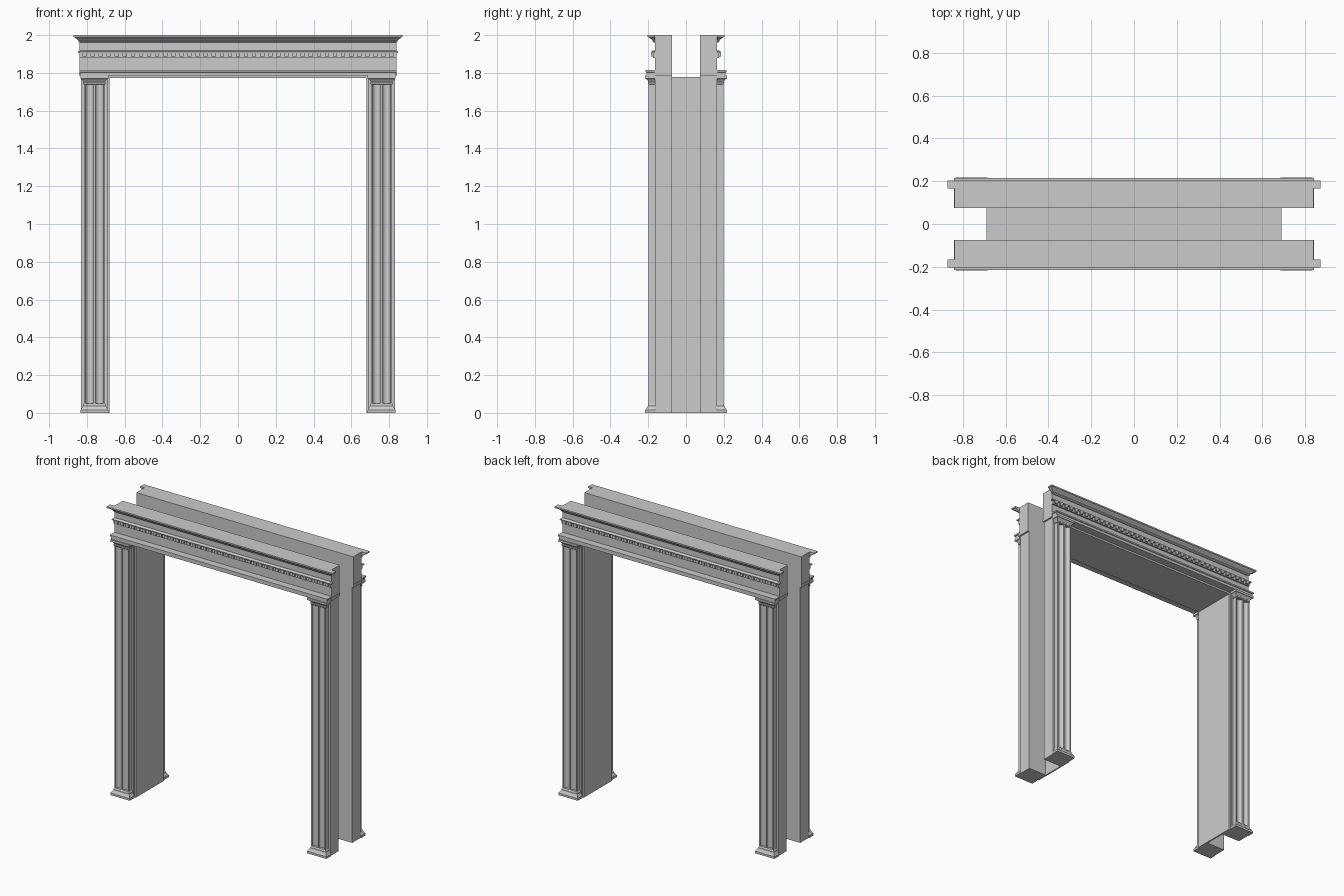
import bpy, bmesh, math

cube = bpy.data.objects.get("Cube")
if cube:
    bpy.data.objects.remove(cube, do_unlink=True)

stone = bpy.data.materials.new("grey_stone")
stone.use_nodes = True
GREY = (0.6, 0.6, 0.6, 1)
stone.diffuse_color = GREY
stone.node_tree.nodes["Principled BSDF"].inputs["Base Color"].default_value = GREY


def finish(name, bm):
    bmesh.ops.recalc_face_normals(bm, faces=bm.faces)
    mesh = bpy.data.meshes.new(name)
    bm.to_mesh(mesh)
    bm.free()
    mesh.materials.append(stone)
    obj = bpy.data.objects.new(name, mesh)
    bpy.context.collection.objects.link(obj)
    return obj


def loft(bm, rings):
    """Skin a stack of closed rings and cap both ends."""
    rows = [[bm.verts.new(p) for p in ring] for ring in rings]
    n = len(rows[0])
    for a, b in zip(rows, rows[1:]):
        for i in range(n):
            j = (i + 1) % n
            bm.faces.new((a[i], a[j], b[j], b[i]))
    bm.faces.new(rows[0][::-1])
    bm.faces.new(rows[-1])


def box(bm, x0, x1, y0, y1, z0, z1):
    loft(bm, [[(x0, y0, z), (x1, y0, z), (x1, y1, z), (x0, y1, z)] for z in (z0, z1)])


def moulding(bm, cx, half, front, back, profile):
    """Rectangular block whose front and ends step out along (height, projection)."""
    rings = []
    for z, out in profile:
        x0, x1, y = cx - half - out, cx + half + out, front - out
        rings.append([(x0, y, z), (x1, y, z), (x1, back, z), (x0, back, z)])
    loft(bm, rings)


PILASTER_X = 0.76
WALL, PANEL, FACE = -0.075, -0.165, -0.198


def pilaster(label, side, turn):
    cx = PILASTER_X * side
    parts = {}

    # Plain backing post
    bm = bmesh.new()
    box(bm, cx - 0.07, cx + 0.07, PANEL, WALL, 0, 1.785)
    parts["post"] = bm

    # Shaft with two hollow flutes
    bm = bmesh.new()
    outline = [(cx - 0.056, PANEL), (cx - 0.056, FACE)]
    for fx in (-0.026, 0.026):
        for i in range(9):
            a = math.pi * i / 8
            outline.append((cx + fx - 0.021 * math.cos(a), FACE + 0.018 * math.sin(a)))
    outline += [(cx + 0.056, FACE), (cx + 0.056, PANEL)]
    loft(bm, [[(x, y, z) for x, y in outline] for z in (0.04, 1.76)])
    parts["fluted_shaft"] = bm

    # Base and capital mouldings
    bm = bmesh.new()
    moulding(bm, cx, 0.056, FACE, PANEL, [
        (0, 0.018), (0.015, 0.018), (0.02, 0.014), (0.034, 0.006),
        (0.036, 0.004), (0.044, 0.004), (0.05, 0)])
    parts["base"] = bm
    bm = bmesh.new()
    moulding(bm, cx, 0.056, FACE, PANEL, [
        (1.738, 0), (1.742, 0.004), (1.75, 0.004), (1.753, 0.001), (1.76, 0.005),
        (1.768, 0.013), (1.77, 0.019), (1.785, 0.019)])
    parts["capital"] = bm
    for part, bm in parts.items():
        place(f"{label}_{part}", bm, turn)


def place(name, bm, turn):
    """Back pieces are the front pieces mirrored across the wall."""
    if turn:
        for v in bm.verts:
            v.co.y = -v.co.y
    obj = finish(name, bm)
    if "shaft" in name:
        for poly in obj.data.polygons:
            poly.use_smooth = True
        obj.data.set_sharp_from_angle(angle=math.radians(35))


def entablature(label, turn):
    # Frieze beam
    bm = bmesh.new()
    box(bm, -0.838, 0.838, PANEL, WALL, 1.785, 2.0)
    place(f"{label}_frieze", bm, turn)

    # Architrave band
    bm = bmesh.new()
    moulding(bm, 0, 0.838, PANEL, WALL, [
        (1.785, 0), (1.785, 0.003), (1.805, 0.003)])
    moulding(bm, 0, 0.815, -0.19, PANEL, [
        (1.785, 0.02), (1.803, 0.02), (1.805, 0.025), (1.815, 0.025)])
    place(f"{label}_architrave", bm, turn)

    # Crowning cornice
    bm = bmesh.new()
    moulding(bm, 0, 0.838, -0.17, PANEL, [
        (1.96, 0), (1.966, 0.006), (1.972, 0.007), (1.978, 0.013), (1.984, 0.022),
        (1.989, 0.028), (1.99, 0.034), (2.0, 0.034)])
    place(f"{label}_cornice", bm, turn)

    # Dentil band and its row of teeth
    bm = bmesh.new()
    moulding(bm, 0, 0.838, -0.175, PANEL, [
        (1.88, 0), (1.904, 0), (1.905, 0.008), (1.912, 0.01), (1.918, 0)])
    count, pitch = 39, 0.0428
    for i in range(count):
        x = (i - (count - 1) / 2) * pitch
        box(bm, x - 0.011, x + 0.011, -0.185, -0.172, 1.886, 1.905)
    place(f"{label}_dentils", bm, turn)


for face, turn in (("front", False), ("back", True)):
    entablature(face, turn)
    for hand, side in (("left", 1), ("right", -1)):
        pilaster(f"{face}_{hand}", side, turn)

# Door lining: two jambs and a head board
for hand, side in (("left", 1), ("right", -1)):
    bm = bmesh.new()
    x0, x1 = sorted((0.68 * side, 0.69 * side))
    box(bm, x0, x1, -0.155, 0.155, 0, 1.777)
    finish(f"{hand}_jamb", bm)
bm = bmesh.new()
box(bm, -0.68, 0.68, -0.155, 0.155, 1.772, 1.777)
for s in (-1, 1):
    box(bm, -0.69, 0.69, min(s * 0.075, s * 0.155), max(s * 0.075, s * 0.155), 1.777, 1.787)
finish("head_lining", bm)
